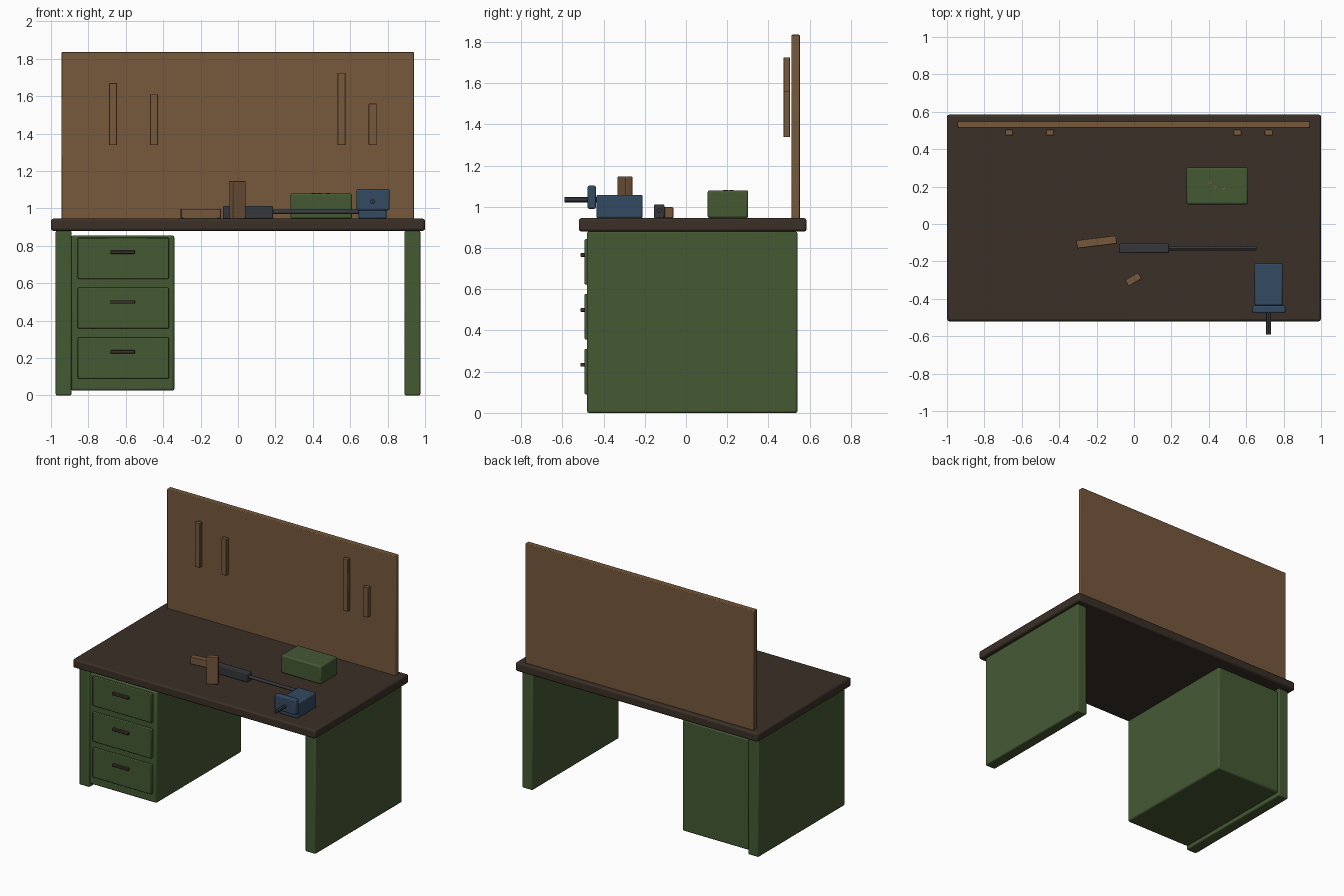
import bpy
import math
from mathutils import Vector

if "Cube" in bpy.data.objects:
    bpy.data.objects.remove(bpy.data.objects["Cube"])


def material(name, rgb):
    m = bpy.data.materials.new(name)
    m.diffuse_color = (*rgb, 1)
    m.use_nodes = True
    m.node_tree.nodes["Principled BSDF"].inputs["Base Color"].default_value = m.diffuse_color
    return m


DARK_WOOD = material("dark wood", (0.042, 0.029, 0.020))
TAN_WOOD = material("tan wood", (0.18, 0.098, 0.045))
GREEN = material("green paint", (0.06, 0.10, 0.034))
BLUE = material("blue paint", (0.034, 0.067, 0.12))
STEEL = material("dark steel", (0.036, 0.039, 0.045))


def finish(ob, name, mat, bevel):
    ob.name = name
    ob.data.materials.append(mat)
    if bevel:
        b = ob.modifiers.new("bevel", 'BEVEL')
        b.width, b.segments = bevel, 2
    bpy.ops.object.shade_smooth_by_angle(angle=math.radians(30))
    return ob


def box(name, mat, lo, hi, bevel=0.005, turn=0):
    """Bevelled box from corner lo to corner hi, turned about its own upright axis."""
    lo, hi = Vector(lo), Vector(hi)
    bpy.ops.mesh.primitive_cube_add(size=1, location=(lo + hi) / 2)
    ob = bpy.context.object
    ob.scale = hi - lo
    bpy.ops.object.transform_apply(location=False, rotation=False, scale=True)
    ob.rotation_euler.z = math.radians(turn)
    return finish(ob, name, mat, bevel)


def rod(name, mat, start, end, radius):
    a, b = Vector(start), Vector(end)
    bpy.ops.mesh.primitive_cylinder_add(vertices=12, radius=radius,
                                        depth=(b - a).length, location=(a + b) / 2)
    ob = bpy.context.object
    ob.rotation_euler = (b - a).to_track_quat('Z', 'Y').to_euler()
    return finish(ob, name, mat, 0)


TOP = 0.945

# Bench: worktop and two side panels
box("worktop", DARK_WOOD, (-1, -0.52, 0.88), (1, 0.585, TOP), 0.012)
for side, x in (("left", -0.9325), ("right", 0.9325)):
    box(side + "_side_panel", GREEN, (x - 0.0425, -0.48, 0), (x + 0.0425, 0.54, 0.88), 0.008)

# Drawer cabinet with three fronts and pulls
box("drawer_cabinet", GREEN, (-0.893, -0.475, 0.025), (-0.34, 0.53, 0.855), 0.012)
for i in range(3):
    z = 0.20 + i * 0.2665
    box(f"drawer_front_{i + 1}", GREEN, (-0.857, -0.492, z - 0.11), (-0.37, -0.46, z + 0.11), 0.005)
    box(f"drawer_pull_{i + 1}", DARK_WOOD, (-0.683, -0.512, z + 0.024), (-0.55, -0.488, z + 0.042), 0.004)

# Back board with hanging strips in front of it
box("back_board", TAN_WOOD, (-0.945, 0.512, 0.94), (0.942, 0.552, 1.835), 0.005)
for i, (x, z) in enumerate(((-0.668, 1.67), (-0.449, 1.61), (0.553, 1.725), (0.72, 1.56))):
    box(f"hanging_strip_{i + 1}", TAN_WOOD, (x - 0.021, 0.473, 1.338), (x + 0.021, 0.504, z), 0.003)

# Storage box with small worn patches on the lid
box("storage_box", GREEN, (0.28, 0.105, TOP), (0.61, 0.302, 1.08), 0.01)
for i, (x, y) in enumerate(((0.405, 0.22), (0.435, 0.195), (0.48, 0.19))):
    box(f"worn_patch_{i + 1}", TAN_WOOD, (x - 0.009, y - 0.006, 1.078), (x + 0.009, y + 0.006, 1.081), 0, 35)

# Vise: body, front jaw and screw
box("vise_body", BLUE, (0.645, -0.435, TOP), (0.795, -0.21, 1.058), 0.008)
box("vise_jaw", BLUE, (0.633, -0.477, 0.99), (0.81, -0.437, 1.103), 0.008)
rod("vise_screw", STEEL, (0.72, -0.59, 1.035), (0.72, -0.43, 1.035), 0.013)

# Loose tool: square grip and thin shaft
box("tool_grip", STEEL, (-0.08, -0.155, TOP), (0.187, -0.105, 1.012), 0.006)
rod("tool_shaft", STEEL, (0.18, -0.13, 0.981), (0.655, -0.13, 0.981), 0.012)

# Loose wood: lying offcut and standing block
box("wood_offcut", TAN_WOOD, (-0.307, -0.118, TOP), (-0.093, -0.074, 0.998), 0.004, 7)
box("standing_block", TAN_WOOD, (-0.044, -0.315, TOP), (0.038, -0.277, 1.147), 0.004, 30)
